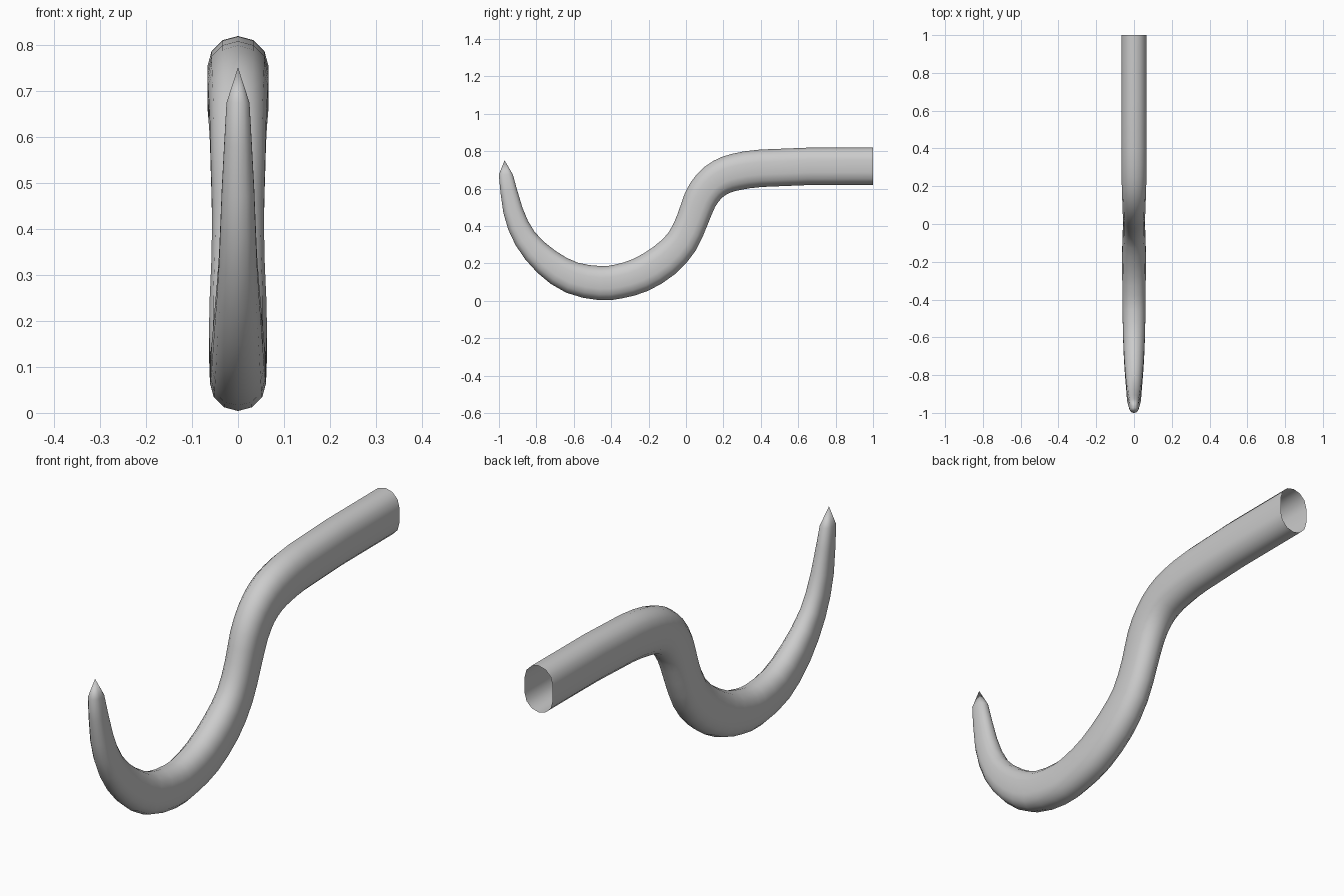
import bpy, bmesh, math

if "Cube" in bpy.data.objects:
    bpy.data.objects.remove(bpy.data.objects["Cube"])

# Hook centreline: y, z, half thickness in the side plane
path = [(1.0, .72, .1), (.65, .719, .1), (.4, .709, .1), (.27, .69, .099),
        (.19, .663, .096), (.125, .614, .092), (.075, .54, .089), (.035, .435, .085),
        (-.022, .315, .087), (-.115, .217, .093), (-.24, .14, .094), (-.36, .104, .092),
        (-.46, .095, .091), (-.61, .124, .086), (-.745, .208, .076),
        (-.86, .333, .062), (-.925, .483, .053), (-.963, .675, .0375)]
tip = (0, -.97, .752)


def catmull(a, b, c, d, t):
    return tuple(.5 * (2*q + (r - p)*t + (2*p - 5*q + 4*r - s)*t*t + (3*q - p - 3*r + s)*t**3)
                 for p, q, r, s in zip(a, b, c, d))


# Smooth the centreline with one extra ring per span
n = len(path)
rings = []
for i in range(n - 1):
    a, d = path[max(i - 1, 0)], path[min(i + 2, n - 1)]
    rings.append(path[i])
    if i > 1:
        rings.append(catmull(a, path[i], path[i + 1], d, .5))
rings.append(path[-1])

# Capsule cross-section, 14 sides, unit half height
section = [(2/3 * math.cos(math.pi * (k / 6 + s)), (1 - 2*s) / 3 + 2/3 * math.sin(math.pi * (k / 6 + s)))
           for s in (0, 1) for k in range(7)]

bm = bmesh.new()
loops = []
for i, (y, z, h) in enumerate(rings):
    p, q = rings[max(i - 1, 0)], rings[min(i + 1, len(rings) - 1)]
    ty, tz = q[0] - p[0], q[1] - p[1]
    if i == 0:
        ty, tz = -1, 0
    if i == len(rings) - 1:
        ty, tz = 0, 1
    length = math.hypot(ty, tz)
    ny, nz = tz / length, -ty / length
    loops.append([bm.verts.new((u * h, y + ny * v * h, z + nz * v * h)) for u, v in section])

# Tube skin, open at the handle end
m = len(section)
for a, b in zip(loops, loops[1:]):
    for k in range(m):
        j = (k + 1) % m
        bm.faces.new((a[k], a[j], b[j], b[k]))

# Pointed tip
point = bm.verts.new(tip)
for k in range(m):
    bm.faces.new((loops[-1][k], loops[-1][(k + 1) % m], point))
bmesh.ops.recalc_face_normals(bm, faces=bm.faces)

mesh = bpy.data.meshes.new("hook")
bm.to_mesh(mesh)
bm.free()
hook = bpy.data.objects.new("hook", mesh)
bpy.context.collection.objects.link(hook)
bpy.context.view_layer.objects.active = hook
hook.select_set(True)
bpy.ops.object.shade_smooth_by_angle(angle=math.radians(40))
